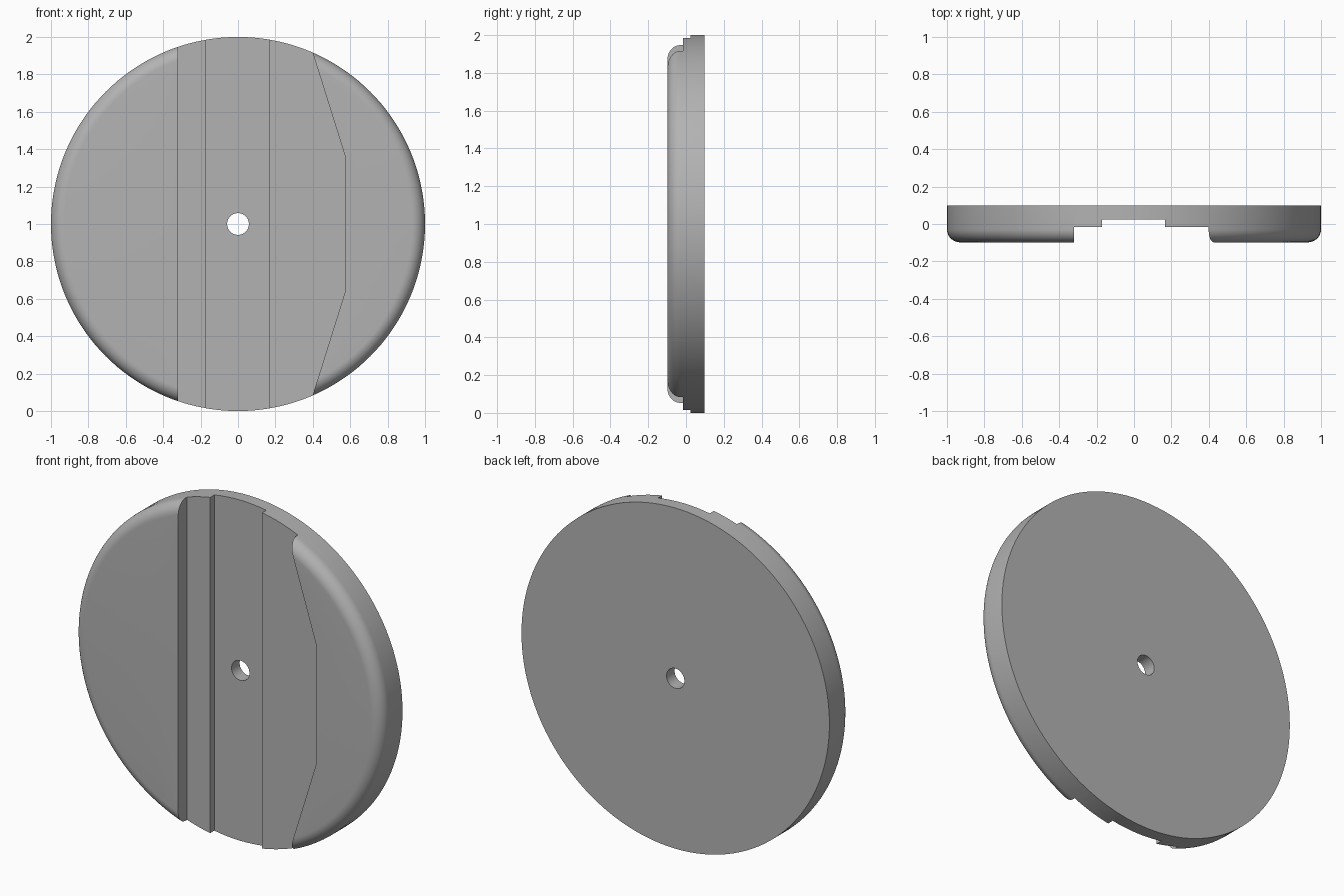
import bpy, bmesh, math

if "Cube" in bpy.data.objects:
    bpy.data.objects.remove(bpy.data.objects["Cube"])

HALF, FILLET, HOLE = 0.098, 0.07, 0.058
SEGMENTS = 144

grey = bpy.data.materials.new("plain grey")
grey.use_nodes = True
colour = (0.45, 0.45, 0.45, 1)
grey.diffuse_color = colour
grey.node_tree.nodes["Principled BSDF"].inputs["Base Color"].default_value = colour


def add_object(name, bm):
    bmesh.ops.recalc_face_normals(bm, faces=bm.faces)
    mesh = bpy.data.meshes.new(name)
    bm.to_mesh(mesh)
    bm.free()
    mesh.materials.append(grey)
    obj = bpy.data.objects.new(name, mesh)
    bpy.context.collection.objects.link(obj)
    return obj


def lathe(name, profile):
    """Revolve a closed (radius, y) profile around the y axis through z = 1."""
    bm = bmesh.new()
    rings = []
    for i in range(SEGMENTS):
        a = math.tau * i / SEGMENTS
        rings.append([bm.verts.new((r * math.cos(a), y, 1 + r * math.sin(a)))
                      for r, y in profile])
    n = len(profile)
    for i in range(SEGMENTS):
        a, b = rings[i], rings[(i + 1) % SEGMENTS]
        for j in range(n):
            k = (j + 1) % n
            bm.faces.new((a[j], a[k], b[k], b[j]))
    return add_object(name, bm)


def prism(name, outline, y0, y1):
    """Extrude an (x, z) outline along y."""
    bm = bmesh.new()
    face = bm.faces.new([bm.verts.new((x, y0, z)) for x, z in outline])
    ext = bmesh.ops.extrude_face_region(bm, geom=[face])
    verts = [v for v in ext["geom"] if isinstance(v, bmesh.types.BMVert)]
    bmesh.ops.translate(bm, verts=verts, vec=(0, y1 - y0, 0))
    return add_object(name, bm)


# Disc with a centre hole and a rounded front rim
profile = [(HOLE, -HALF), (HOLE, HALF), (1, HALF)]
for i in range(11):
    a = math.pi / 2 * i / 10
    profile.append((1 - FILLET + FILLET * math.cos(a),
                    -HALF + FILLET - FILLET * math.sin(a)))
disc = lathe("disc", profile)

# Wide channel with an angled right wall, and a deeper straight slot in it
channel = prism("channel_cutter",
                [(-0.32, -0.2), (0.31, -0.2), (0.575, 0.645),
                 (0.575, 1.355), (0.31, 2.2), (-0.32, 2.2)], -0.3, -0.015)
slot = prism("slot_cutter",
             [(-0.17, -0.2), (0.167, -0.2), (0.167, 2.2), (-0.17, 2.2)], -0.3, 0.023)

bpy.context.view_layer.objects.active = disc
for cutter in (channel, slot):
    cutter.hide_render = True
    mod = disc.modifiers.new(cutter.name, 'BOOLEAN')
    mod.operation = 'DIFFERENCE'
    mod.solver = 'EXACT'
    mod.object = cutter
    bpy.ops.object.modifier_apply(modifier=mod.name)
    bpy.data.objects.remove(cutter)

bpy.ops.object.select_all(action='DESELECT')
disc.select_set(True)
bpy.ops.object.shade_smooth_by_angle(angle=math.radians(30))
